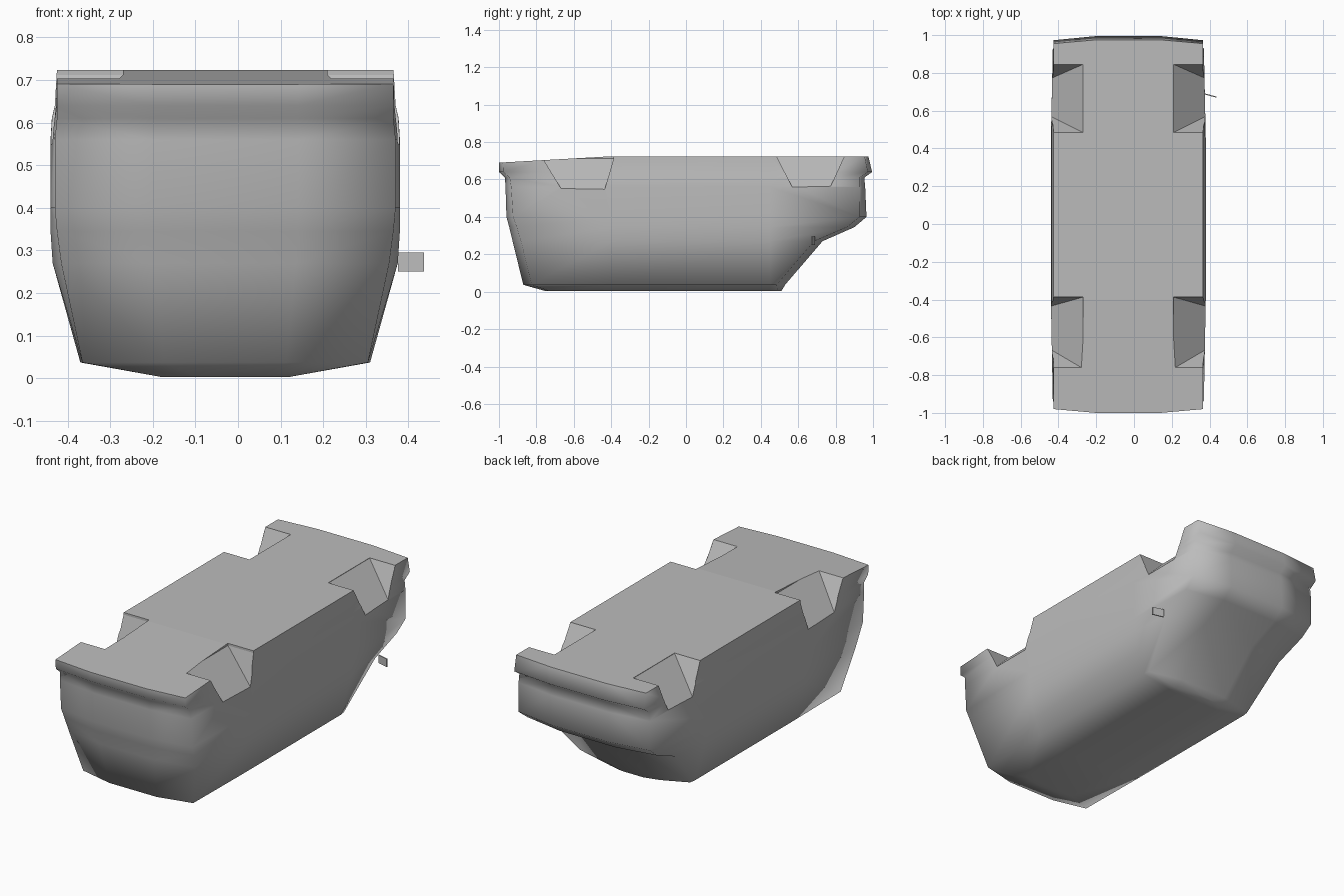
import bpy, bmesh

CX = -0.03            # the shell sits off centre because of the side mirror
MID_ROWS = (-0.4, 0.45)


def new_object(name, bm, mat):
    bmesh.ops.recalc_face_normals(bm, faces=bm.faces)
    mesh = bpy.data.meshes.new(name)
    bm.to_mesh(mesh)
    bm.free()
    mesh.materials.append(mat)
    obj = bpy.data.objects.new(name, mesh)
    bpy.context.scene.collection.objects.link(obj)
    return obj


def hull_object(name, points, mat):
    bm = bmesh.new()
    bmesh.ops.convex_hull(bm, input=[bm.verts.new(p) for p in points])
    return new_object(name, bm, mat)


if "Cube" in bpy.data.objects:
    bpy.data.objects.remove(bpy.data.objects["Cube"])

grey = bpy.data.materials.new("plain grey")
grey.use_nodes = True
grey.diffuse_color = (0.5, 0.5, 0.5, 1)
grey.node_tree.nodes["Principled BSDF"].inputs["Base Color"].default_value = (0.5, 0.5, 0.5, 1)

# Shell levels: height, front y, rear y, bow of the ends, half width at corners, at middle
LEVELS = [
    (0.003, -0.75, 0.51, 0.02, 0.15, 0.15),
    (0.037, -0.87, 0.53, 0.045, 0.335, 0.34),
    (0.27, -0.927, 0.73, 0.045, 0.385, 0.405),
    (0.345, -0.945, 0.90, 0.04, 0.395, 0.41),
    (0.40, -0.96, 0.965, 0.035, 0.4, 0.41),
    (0.56, -0.965, 0.958, 0.03, 0.4, 0.41),
    (0.61, -0.968, 0.953, 0.025, 0.395, 0.407),
    (0.64, -1.0, 0.995, 0.022, 0.395, 0.4),
    (0.72, -1.0, 0.975, 0.02, 0.395, 0.395),
]


def floor_height(y):
    """The flat underside drops gently toward the front."""
    return 0.724 - 0.034 * max(0, -0.4 - y) / 0.6


# Body shell: each level is a stack of left/right pairs from front to rear
bm = bmesh.new()
rings = []
for i, (z, front, rear, bow, corner, middle) in enumerate(LEVELS):
    rows = [(front, corner * 0.43), (front + bow, corner)]
    rows += [(y, middle) for y in MID_ROWS]
    rows += [(rear - bow, corner), (rear, corner * 0.43)]
    top = i == len(LEVELS) - 1
    ring = [[bm.verts.new((CX + s * w, y, floor_height(y) if top else z))
             for s in (-1, 1)] for y, w in rows]
    rings.append(ring)

for low, high in zip(rings, rings[1:]):
    for a, b, c, d in zip(low, low[1:], high[1:], high):
        for s in (0, 1):
            bm.faces.new((a[s], b[s], c[s], d[s]))
    for end in (0, -1):
        a, b = low[end], high[end]
        bm.faces.new((a[0], a[1], b[1], b[0]))
for f in bm.faces:
    f.smooth = True
for ring, smooth in ((rings[0], True), (rings[-1], False)):
    for a, b in zip(ring, ring[1:]):
        bm.faces.new((a[0], a[1], b[1], b[0])).smooth = smooth
body = new_object("body_shell", bm, grey)

# Wheel arches: wedge cuts that deepen toward the outside
ARCHES = [(-0.765, -0.665, -0.435, -0.387), (0.485, 0.57, 0.77, 0.845)]
INNER, OUTER, DEPTH = 0.24, 0.41, 0.165
for y0, y1, y2, y3 in ARCHES:
    for s in (-1, 1):
        top_z = 0.722 if y0 > 0 else 0.712
        k = 1.2     # carry the wedge a little past the side wall
        xi, xo = CX + s * INNER, CX + s * (INNER + k * (OUTER - INNER))
        low_z = top_z - k * DEPTH
        a = y0 + k * (y1 - y0)
        b = y3 + k * (y2 - y3)
        pts = [(xi, y0, top_z), (xi, y3, top_z), (xo, a, low_z), (xo, b, low_z)]
        pts += [(x, y, 0.8) for x in (xi, xo) for y in (y0, y3)]
        pts += [(xo, y0, top_z), (xo, y3, top_z)]
        cutter = hull_object("arch_cutter", pts, grey)
        cutter.hide_render = True
        mod = body.modifiers.new("arch", "BOOLEAN")
        mod.operation, mod.object, mod.solver = "DIFFERENCE", cutter, "EXACT"
        bpy.context.view_layer.objects.active = body
        bpy.ops.object.modifier_apply(modifier=mod.name)
        bpy.data.objects.remove(cutter)

# Side mirror: a small thin plate on one side
hull_object("side_mirror",
            [(x, y + t, z) for x, y in ((0.375, 0.688), (0.437, 0.672))
             for t in (-0.003, 0.003) for z in (0.25, 0.295)], grey)
